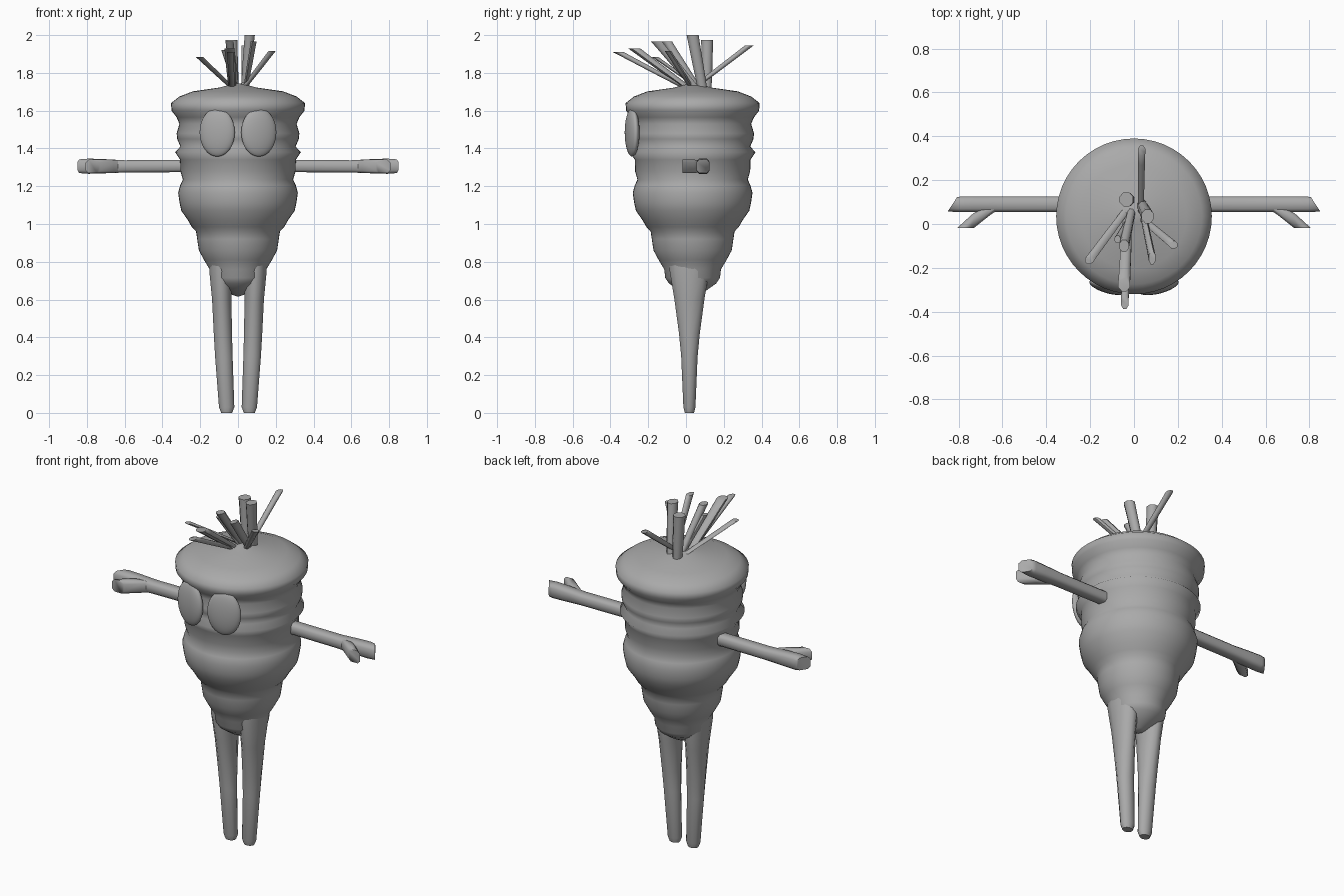
import bpy, bmesh, math
from mathutils import Vector

if "Cube" in bpy.data.objects:
    bpy.data.objects.remove(bpy.data.objects["Cube"])

# Dark grey shared by all parts
grey = bpy.data.materials.new("dark_grey")
grey.diffuse_color = (.4, .4, .4, 1)
grey.use_nodes = True
grey.node_tree.nodes["Principled BSDF"].inputs["Base Color"].default_value = grey.diffuse_color


def smooth(ob, angle):
    ob.data.materials.append(grey)
    bpy.ops.object.select_all(action='DESELECT')
    bpy.context.view_layer.objects.active = ob
    ob.select_set(True)
    bpy.ops.object.shade_smooth_by_angle(angle=math.radians(angle))


def finish(name, bm, angle):
    bmesh.ops.recalc_face_normals(bm, faces=bm.faces)
    mesh = bpy.data.meshes.new(name)
    bm.to_mesh(mesh)
    bm.free()
    ob = bpy.data.objects.new(name, mesh)
    bpy.context.collection.objects.link(ob)
    smooth(ob, angle)


def power(v, p):
    return math.copysign(abs(v) ** p, v)


def loft(name, rings, sides=10, mirror=1, boxy=1.0, angle=55):
    """Capped tube through rings of (centre, u axis, v axis); boxy < 1 squares it."""
    bm = bmesh.new()
    loops = []
    for c, u, v in rings:
        loop = []
        for i in range(sides):
            a = 2 * math.pi * (i + 0.5) / sides
            p = (Vector(c) + Vector(u) * power(math.cos(a), boxy)
                 + Vector(v) * power(math.sin(a), boxy))
            loop.append(bm.verts.new((p.x * mirror, p.y, p.z)))
        loops.append(loop)
    for a, b in zip(loops, loops[1:]):
        for i in range(sides):
            j = (i + 1) % sides
            bm.faces.new((a[i], a[j], b[j], b[i]))
    bm.faces.new(loops[0])
    bm.faces.new(loops[-1])
    finish(name, bm, angle)


# Ridged root body: (radius, height) profile spun round its axis
profile = [(0, .615), (.03, .625), (.075, .65), (.125, .685), (.145, .715), (.15, .76),
           (.18, .81), (.207, .86), (.216, .92), (.222, .96), (.245, .985),
           (.265, 1.02), (.3, 1.07), (.309, 1.11), (.317, 1.165), (.306, 1.205),
           (.292, 1.235), (.305, 1.28), (.306, 1.34), (.333, 1.38), (.305, 1.41),
           (.322, 1.45), (.325, 1.48), (.31, 1.53), (.325, 1.565), (.352, 1.6),
           (.355, 1.64), (.31, 1.675), (.24, 1.702), (.1, 1.722), (.03, 1.74), (0, 1.745)]
bm = bmesh.new()
pts = [bm.verts.new((r, .035, z)) for r, z in profile]
edges = [bm.edges.new(e) for e in zip(pts, pts[1:])]
bmesh.ops.spin(bm, geom=pts + edges, cent=(0, .035, 0), axis=(0, 0, 1),
               angle=2 * math.pi, steps=48)
bmesh.ops.remove_doubles(bm, verts=bm.verts, dist=.0005)
finish("body", bm, 100)

leg = [(.06, 0, .03, .025), (.06, .03, .042, .033), (.075, .3, .048, .045),
       (.08, .42, .05, .057), (.086, .6, .053, .082), (.09, .75, .064, .108),
       (.085, .85, .065, .11)]  # x, z, half width, half depth

for s, side in ((1, "right"), (-1, "left")):
    # Tapered legs, running up into the body
    loft(side + "_leg", [((x, .018, z), (w, 0, 0), (0, d, 0)) for x, z, w, d in leg], 12, s)
    # Arms with a slanted hand end
    loft(side + "_arm", [
        ((.26, .09, 1.307), (0, .036, 0), (0, 0, .034)),
        ((.6, .09, 1.305), (0, .037, 0), (0, 0, .034)),
        ((.72, .09, 1.306), (0, .037, 0), (0, 0, .04)),
        ((.79, .09, 1.306), (-.005, .037, 0), (0, 0, .042)),
        ((.828, .09, 1.306), (-.023, .035, 0), (0, 0, .038))], 8, s, .6)
    # Thumbs
    loft(side + "_thumb", [
        ((.63, .09, 1.305), (.05, 0, 0), (0, 0, .03)),
        ((.7, .04, 1.305), (.045, 0, 0), (0, 0, .038)),
        ((.768, -.018, 1.305), (.04, 0, 0), (0, 0, .038))], 8, s, .6)
    # Flattened oval eyes, turned to follow the body
    bpy.ops.mesh.primitive_uv_sphere_add(segments=32, ring_count=16, radius=1,
                                         location=(s * .11, -.285, 1.485),
                                         rotation=(0, 0, s * math.radians(14)))
    eye = bpy.context.object
    eye.name = side + "_eye"
    eye.scale = (.096, .033, .128)
    smooth(eye, 60)

# Leaf stalks: base, tip, half width, half depth
leaves = [
    ((.03, .04, 1.72), (.035, .335, 1.945), .017, .024),
    ((-.03, .07, 1.72), (-.205, -.165, 1.885), .02, .018),
    ((.03, .03, 1.72), (.18, -.095, 1.915), .02, .018),
    ((.04, .05, 1.72), (.083, -.155, 1.965), .016, .03),
    ((-.03, .0, 1.72), (-.042, -.358, 1.91), .018, .03),
    ((-.03, .01, 1.72), (-.045, -.275, 1.93), .028, .033),
    ((-.02, .11, 1.70), (-.035, .112, 1.975), .032, .033),
    ((.035, .09, 1.70), (.062, .035, 2.0), .028, .033),
    ((-.01, .04, 1.72), (-.075, -.07, 1.92), .014, .018),
    ((-.01, .06, 1.72), (-.045, -.1, 1.965), .022, .028),
]
for i, (a, b, w, d) in enumerate(leaves):
    a, b = Vector(a), Vector(b)
    rings = [(a.lerp(b, t), (w * k, 0, 0), (0, d * k, 0))
             for t, k in ((0, .8), (.5, .95), (.85, 1), (1, 1.05))]
    loft(f"leaf_stalk_{i + 1}", rings, 8)
